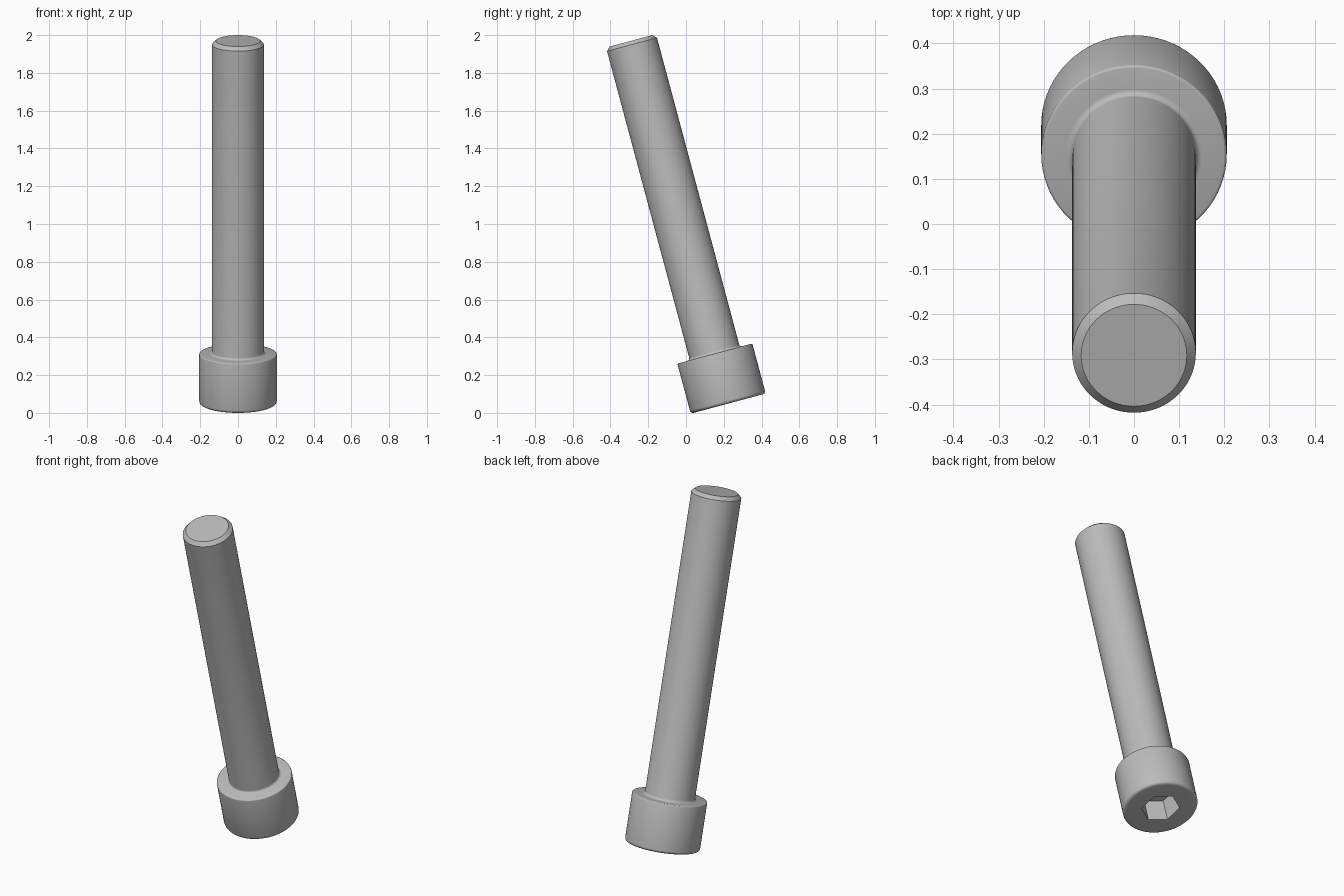
import bpy, bmesh
from math import sin, cos, pi, radians
from mathutils import Matrix, Vector

cube = bpy.data.objects.get("Cube")
if cube:
    bpy.data.objects.remove(cube, do_unlink=True)

HEAD_R, HEAD_H = 0.2055, 0.274
SHAFT_R, LENGTH = 0.137, 1.988
CHAMFER, RIM = 0.02, 0.017
HEX_R, HEX_DEPTH = 0.1055, 0.137
SEGMENTS = 72


def arc(cx, cz, r, start, end, steps=5):
    """Points of a fillet, angles in degrees."""
    angles = [radians(start + (end - start) * i / steps) for i in range(steps + 1)]
    return [(cx + r * cos(a), cz + r * sin(a)) for a in angles]


# Half profile: rounded head rim, shoulder, neck fillet, shaft, chamfered end
EDGE, NECK = 0.006, 0.014
profile = arc(HEAD_R - RIM, RIM, RIM, -90, 0)
profile += arc(HEAD_R - EDGE, HEAD_H - EDGE, EDGE, 0, 90, 3)
profile += arc(SHAFT_R + NECK, HEAD_H + NECK, NECK, 270, 180)
profile += [(SHAFT_R, LENGTH - CHAMFER), (SHAFT_R - CHAMFER, LENGTH)]

bm = bmesh.new()


def ring(radius, z, count, turn=0.0):
    return [bm.verts.new((radius * cos(turn + 2 * pi * i / count),
                          radius * sin(turn + 2 * pi * i / count), z))
            for i in range(count)]


def bridge(lower, upper):
    n = len(lower)
    for i in range(n):
        j = (i + 1) % n
        bm.faces.new((lower[i], lower[j], upper[j], upper[i]))


def loop_edges(verts):
    found = []
    for a, b in zip(verts, verts[1:] + verts[:1]):
        found.append(bm.edges.get((a, b)) or bm.edges.new((a, b)))
    return found


# Turned body
rings = [ring(r, z, SEGMENTS) for r, z in profile]
for lower, upper in zip(rings, rings[1:]):
    bridge(lower, upper)
bm.faces.new(rings[-1])

# Hexagonal drive socket, and the flat head face around it
mouth = ring(HEX_R, 0, 6, radians(30))
floor = ring(HEX_R, HEX_DEPTH, 6, radians(30))
bridge(mouth, floor)
bm.faces.new(floor)
bmesh.ops.triangle_fill(bm, use_beauty=True, use_dissolve=False, normal=Vector((0, 0, -1)),
                        edges=loop_edges(rings[0]) + loop_edges(mouth))
bmesh.ops.recalc_face_normals(bm, faces=bm.faces)

# Lean the bolt so it rests on the rim of its head
bm.transform(Matrix.Translation((0, 0.2236, 0.0494)) @ Matrix.Rotation(radians(15), 4, 'X'))

mesh = bpy.data.meshes.new("socket_head_bolt")
bm.to_mesh(mesh)
bm.free()
bolt = bpy.data.objects.new("socket_head_bolt", mesh)
bpy.context.collection.objects.link(bolt)

# Plain steel grey
steel = bpy.data.materials.new("steel_grey")
steel.use_nodes = True
grey = (0.5, 0.5, 0.5, 1)
steel.diffuse_color = grey
steel.node_tree.nodes["Principled BSDF"].inputs["Base Color"].default_value = grey
mesh.materials.append(steel)

bpy.ops.object.select_all(action='DESELECT')
bolt.select_set(True)
bpy.context.view_layer.objects.active = bolt
bpy.ops.object.shade_smooth_by_angle(angle=radians(35))
